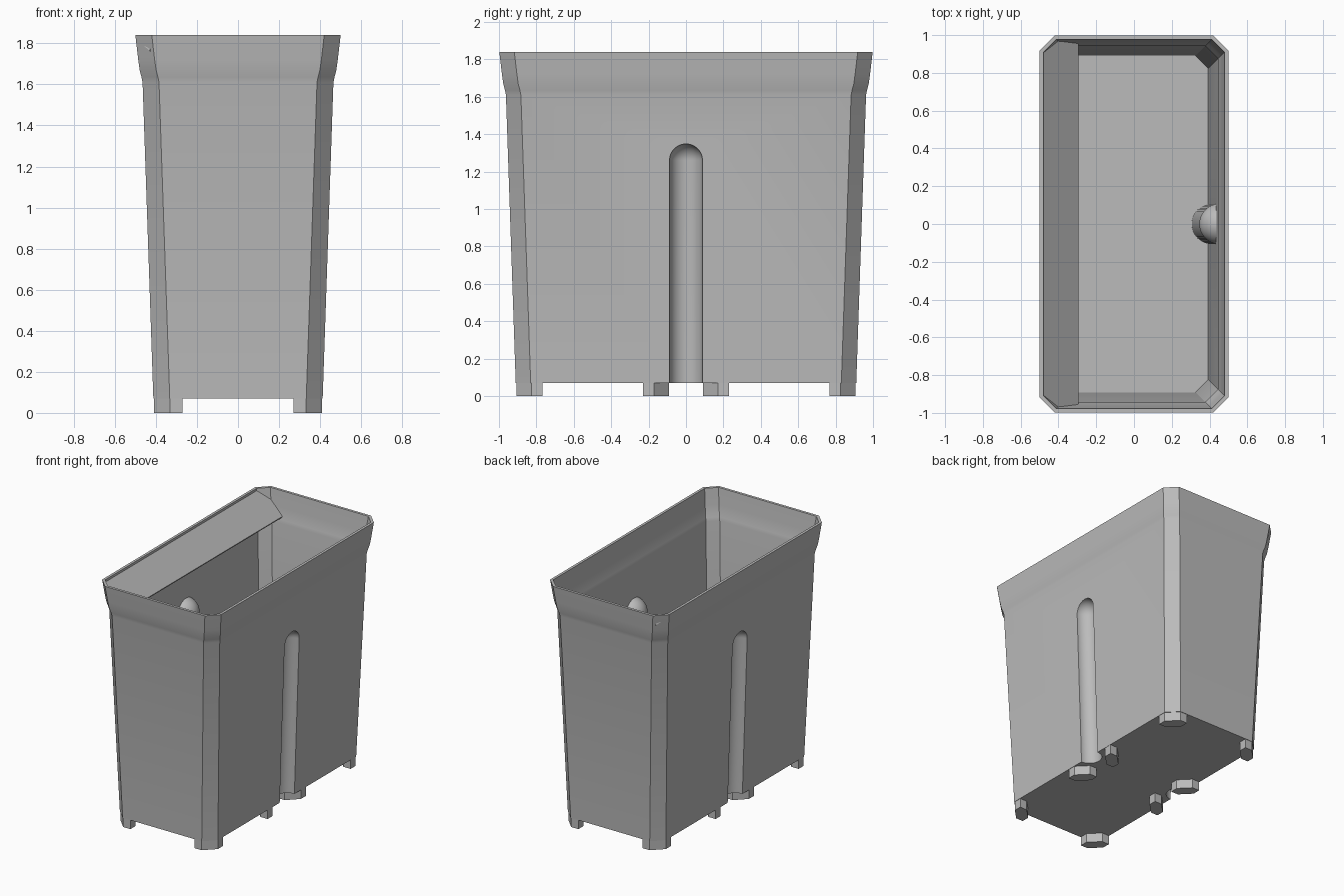
import bpy, bmesh, math
from mathutils import Vector

cube = bpy.data.objects.get("Cube")
if cube:
    bpy.data.objects.remove(cube, do_unlink=True)

grey = bpy.data.materials.new("grey_plastic")
grey.use_nodes = True
colour = (0.5, 0.5, 0.5, 1)
grey.diffuse_color = colour
grey.node_tree.nodes["Principled BSDF"].inputs["Base Color"].default_value = colour

CHAMFER = 0.08
WALL = 0.02
FLOOR = 0.07
TOP = 1.84
SLOPE = 0.034


def loft(name, rings):
    """Skin a list of equal-length rings and cap both ends."""
    bm = bmesh.new()
    loops = [[bm.verts.new(p) for p in ring] for ring in rings]
    n = len(loops[0])
    for low, high in zip(loops, loops[1:]):
        for i in range(n):
            j = (i + 1) % n
            bm.faces.new((low[i], low[j], high[j], high[i]))
    bm.faces.new(loops[0][::-1])
    bm.faces.new(loops[-1])
    bmesh.ops.recalc_face_normals(bm, faces=bm.faces)
    mesh = bpy.data.meshes.new(name)
    bm.to_mesh(mesh)
    bm.free()
    mesh.materials.append(grey)
    obj = bpy.data.objects.new(name, mesh)
    bpy.context.collection.objects.link(obj)
    return obj


def activate(obj):
    bpy.ops.object.select_all(action='DESELECT')
    obj.select_set(True)
    bpy.context.view_layer.objects.active = obj


def subtract(obj, cutter):
    activate(obj)
    mod = obj.modifiers.new("cut", 'BOOLEAN')
    mod.operation = 'DIFFERENCE'
    mod.solver = 'EXACT'
    mod.object = cutter
    bpy.ops.object.modifier_apply(modifier=mod.name)
    bpy.data.objects.remove(cutter, do_unlink=True)


def octagon(half_x, z, inset=0):
    """Chamfered rectangle; the long side is always half a unit further out."""
    x, y = half_x - inset, half_x + 0.498 - inset
    c = CHAMFER - inset * 0.58
    return [(x, c - y, z), (x, y - c, z), (x - c, y, z), (c - x, y, z),
            (-x, y - c, z), (-x, c - y, z), (c - x, -y, z), (x - c, -y, z)]


def wall_x(z):
    return 0.41 + SLOPE * z


def capsule(name, side, radius, bottom):
    """Round-topped channel shape that leans with the wall."""
    centre = 1.26
    levels = [(bottom, radius)]
    for i in range(12):
        a = math.radians(90 * i / 12)
        levels.append((centre + radius * math.sin(a), radius * math.cos(a)))
    levels.append((centre + radius, 0.002))
    rings = []
    for z, r in levels:
        rings.append([(side * wall_x(z) + r * math.cos(t), r * math.sin(t), z)
                      for t in [math.tau * k / 48 for k in range(48)]])
    return loft(name, rings)


# Tapered wall with a flared lip
lip = [(1.61, wall_x(1.61)), (1.635, 0.470), (1.67, 0.479), (1.72, 0.486), (TOP, 0.5)]
profile = [(FLOOR, wall_x(FLOOR))] + lip
body = loft("planter_body", [octagon(x, z) for z, x in profile])

# Hollow inside, leaving room for the backs of the channels
floor_top = FLOOR + WALL
inner = [(floor_top, wall_x(floor_top))] + lip + [(TOP + 0.05, 0.506)]
cavity = loft("cavity_cutter", [octagon(x, z, WALL) for z, x in inner])
for side in (-1, 1):
    subtract(cavity, capsule("channel_shell", side, 0.107, 0.03))
subtract(body, cavity)

# Round-topped channels in both long sides
for side in (-1, 1):
    subtract(body, capsule("channel_cutter", side, 0.088, 0.02))
activate(body)
bpy.ops.object.shade_smooth_by_angle(angle=math.radians(30))


# Feet: squares with the outer and inner corners cut off
def foot(name, corner, dx, dy):
    size, cut = 0.14, CHAMFER
    plan = [(cut, 0), (size, 0), (size, size - cut),
            (size - cut, size), (0, size), (0, cut)]
    points = [(corner[0] + dx * u, corner[1] + dy * v) for u, v in plan]
    loft(name, [[(x, y, z) for x, y in points] for z in (0, FLOOR + 0.01)])


for sx, x_name in ((1, "left"), (-1, "right")):
    for sy, y_name in ((-1, "front"), (1, "back")):
        foot(f"{y_name}_{x_name}_corner_foot", (sx * 0.41, sy * 0.907), -sx, -sy)
        foot(f"{y_name}_{x_name}_middle_foot", (sx * 0.41, sy * 0.09), -sx, sy)

# Sloping flap along one long side of the rim
half = [(-0.485, 0.915), (-0.425, 0.975), (-0.295, 0.955)]
outline = half + [(x, -y) for x, y in reversed(half)]
flap_top = [Vector((x, y, TOP - 0.01 - (x + 0.485) * 0.9)) for x, y in outline]
drop = Vector((-0.006, 0, -0.012))
loft("rim_flap", [[p + drop for p in flap_top], flap_top])
